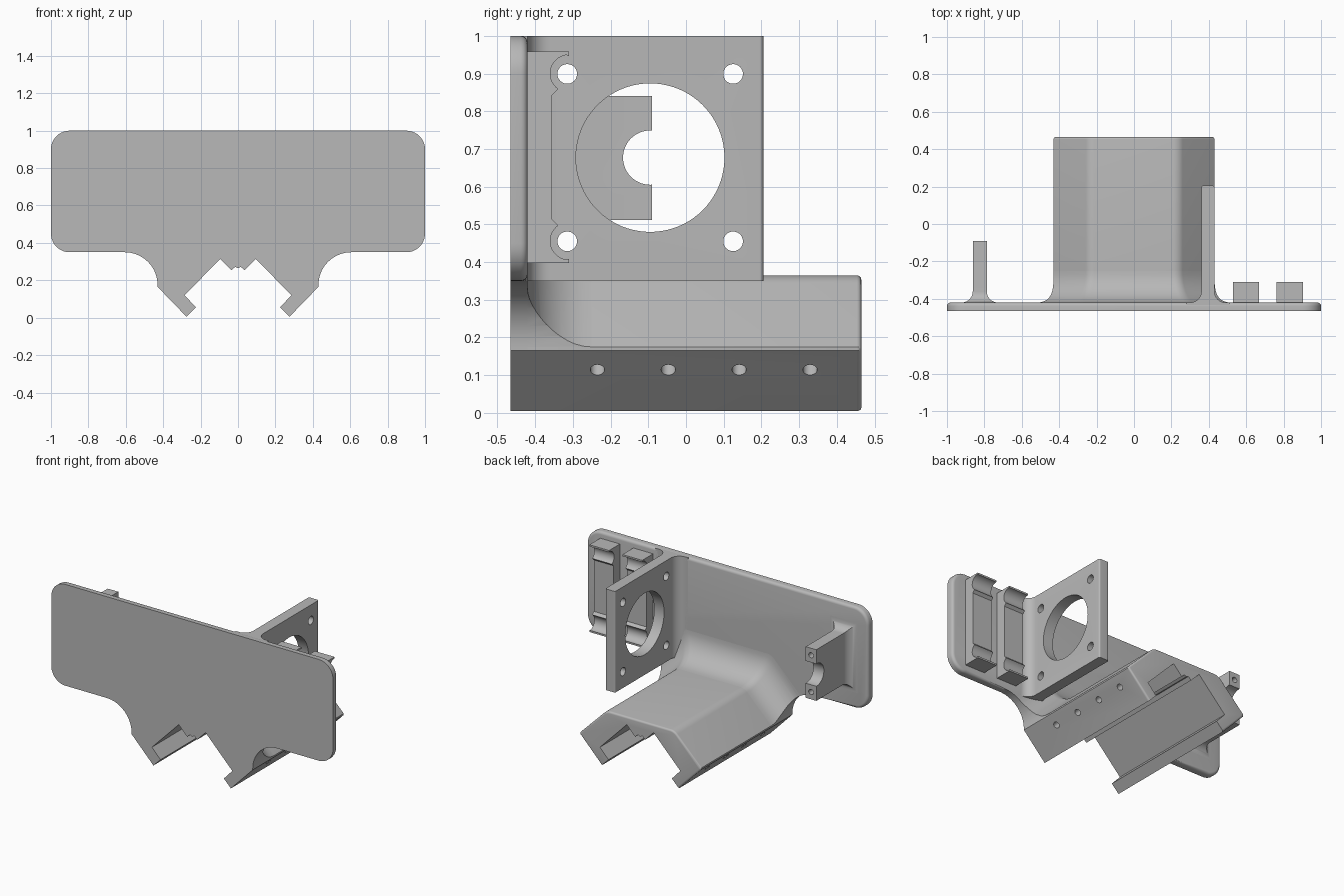
import bpy
import bmesh
from math import sin, cos, pi, radians, sqrt
from mathutils import Vector

if "Cube" in bpy.data.objects:
    bpy.data.objects.remove(bpy.data.objects["Cube"])

grey = bpy.data.materials.new("plain grey")
grey.use_nodes = True
GREY = (0.48, 0.48, 0.48, 1)
grey.diffuse_color = GREY
grey.node_tree.nodes["Principled BSDF"].inputs["Base Color"].default_value = GREY

FRONT, BACK, END = -0.465, -0.42, 0.465
MID_Y, MID_Z = -0.095, 0.677


def rounded(points, steps=10):
    """Closed 2D outline; a third number in a point is its corner radius."""
    out = []
    for i, p in enumerate(points):
        c = Vector(p[:2])
        if len(p) < 3:
            out.append(c)
            continue
        a = (Vector(points[i - 1][:2]) - c).normalized()
        b = (Vector(points[(i + 1) % len(points)][:2]) - c).normalized()
        half = a.angle(b) / 2
        t = p[2] * cos(half) / sin(half)
        centre = c + (a + b).normalized() * p[2] / sin(half)
        va, vb, phi = c + a * t - centre, c + b * t - centre, pi - 2 * half
        for k in range(steps + 1):
            f = k / steps
            out.append(centre + (va * sin((1 - f) * phi) + vb * sin(f * phi)) / sin(phi))
    return out


def mirrored(half):
    """Complete an outline whose first half lies on +x."""
    return half + [(-p[0], *p[1:]) for p in reversed(half) if abs(p[0]) > 1e-6]


def loft(name, rings, rim=None, rim_width=0.012):
    """Skin equal rings and cap the ends; rim picks last-cap edges to round."""
    bm = bmesh.new()
    loops = [[bm.verts.new(p) for p in ring] for ring in rings]
    n = len(loops[0])
    for a, b in zip(loops, loops[1:]):
        for i in range(n):
            j = (i + 1) % n
            bm.faces.new((a[i], a[j], b[j], b[i]))
    bm.faces.new(loops[0])
    cap = bm.faces.new(loops[-1])
    bmesh.ops.recalc_face_normals(bm, faces=bm.faces)
    if rim:
        edges = [e for e in cap.edges if rim((e.verts[0].co + e.verts[1].co) / 2)]
        bmesh.ops.bevel(bm, geom=edges, offset=rim_width, segments=4,
                        profile=0.5, affect="EDGES", clamp_overlap=False)
    mesh = bpy.data.meshes.new(name)
    bm.to_mesh(mesh)
    bm.free()
    mesh.materials.append(grey)
    ob = bpy.data.objects.new(name, mesh)
    bpy.context.collection.objects.link(ob)
    return ob


def prism(name, outline, axis, lo, hi, **kw):
    place = {"X": lambda u, v, w: (w, u, v),
             "Y": lambda u, v, w: (u, w, v),
             "Z": lambda u, v, w: (u, v, w)}[axis]
    return loft(name, [[place(p[0], p[1], w) for p in outline] for w in (lo, hi)], **kw)


def rod(start, end, radius, sides=40):
    """Cylinder between two points, used for drilling."""
    start, end = Vector(start), Vector(end)
    turn = (end - start).to_track_quat("Z", "Y")
    circle = [Vector((radius * cos(2 * pi * k / sides), radius * sin(2 * pi * k / sides), 0))
              for k in range(sides)]
    return loft("drill", [[p + turn @ c for c in circle] for p in (start, end)])


def boolean(ob, tools, operation="DIFFERENCE"):
    bpy.context.view_layer.objects.active = ob
    for tool in tools:
        tool.hide_render = True
        mod = ob.modifiers.new("cut", "BOOLEAN")
        mod.operation, mod.solver, mod.object = operation, "EXACT", tool
        bpy.ops.object.modifier_apply(modifier=mod.name)
        bpy.data.objects.remove(tool)


def smooth(ob):
    bpy.ops.object.select_all(action="DESELECT")
    ob.select_set(True)
    bpy.context.view_layer.objects.active = ob
    bpy.ops.object.shade_smooth_by_angle(angle=radians(30))


# Underside of the saddle, shared by the front plate
under = [(0.43, 0.165), (0.275, 0.005), (0.225, 0.055), (0.285, 0.12),
         (0.095, 0.315), (0.035, 0.253), (0.015, 0.272), (0, 0.264)]

# Front plate
plate_outline = rounded(mirrored([(1, 1, 0.1), (1, 0.35, 0.1), (0.43, 0.35, 0.175)] + under))
plate = prism("front_plate", plate_outline, "Y", FRONT, BACK,
              rim=lambda m: abs(m.x) > 0.62 or m.z > 0.9, rim_width=0.018)

# Saddle running backwards
saddle_outline = rounded(mirrored([(0.24, 0.365, 0.07), (0.43, 0.175)] + under))
saddle = prism("saddle", saddle_outline, "Y", BACK - 0.005, END,
               rim=lambda m: m.z > 0.35 or abs(m.x) + m.z > 0.43 or abs(m.x) - m.z > 0.26)
drills = []
for side in (-1, 1):
    for k in range(4):
        y = -0.235 + 0.188 * k
        drills.append(rod((side * 0.41, y, 0.085), (side * 0.31, y, 0.185), 0.019, 24))
boolean(saddle, drills)


# Concave blend between saddle and plate, trimmed to the plate outline
def flare(radius, steps=12):
    """Pairs of y and outward offset for a concave quarter round."""
    yield BACK - 0.005, radius
    for k in range(steps + 1):
        a = pi / 2 * k / steps
        yield BACK + radius * (1 - cos(a)), radius * (1 - sin(a))


rings = []
for y, o in flare(0.17):
    half = [(0.24 + 0.414 * o, 0.365 + o, 0.07), (0.435 + sqrt(2) * o, 0.17),
            (0.33, 0.17), (0.12, 0.34)]
    rings.append([(p.x, y, p.y) for p in rounded(mirrored(half))])
blend = loft("saddle_blend", rings)
boolean(blend, [prism("trim", plate_outline, "Y", -0.6, 0)], "INTERSECT")

# Square mounting wall with a large bore and four screw holes
wall_outline = rounded([(0.28, BACK - 0.02), (0.28, BACK), (0.36, BACK, 0.06),
                        (0.36, 0.205, 0.01), (0.43, 0.205, 0.01),
                        (0.43, BACK, 0.06), (0.51, BACK), (0.51, BACK - 0.02)])
wall = prism("motor_wall", wall_outline, "Z", 0.35, 0.999)
drills = [rod((0.2, MID_Y, MID_Z), (0.6, MID_Y, MID_Z), 0.197, 80)]
for dy in (-0.22, 0.22):
    for dz in (-0.222, 0.222):
        drills.append(rod((0.2, MID_Y + dy, MID_Z + dz), (0.6, MID_Y + dy, MID_Z + dz), 0.026))
boolean(wall, drills)

# Cradle bracket with a half-round seat and two screw holes
rings = []
for y, o in list(flare(0.06)) + [(-0.09, 0)]:
    x0, x1, z0, z1 = -0.862 - o, -0.787 + o, 0.512 - o, 0.84 + o
    rings.append([(x0, y, z0), (x1, y, z0), (x1, y, z1), (x0, y, z1)])
bracket = loft("cradle_bracket", rings)
drills = [rod((-1, MID_Y, MID_Z), (-0.6, MID_Y, MID_Z), 0.072, 60)]
for dz in (-0.118, 0.118):
    drills.append(rod((-0.825, -0.22, MID_Z + dz), (-0.825, 0, MID_Z + dz), 0.017, 24))
boolean(bracket, drills)

# Two clips with a round groove at each end
clip_z = 0.678
groove = [(-0.31 + 0.05 * cos(radians(a)), 0.9 + 0.05 * sin(radians(a)))
          for a in range(100, 236, 9)]
upper = [(BACK - 0.01, 0.958), (-0.31, 0.958), (-0.31, 0.947)] + groove + [
    (-0.343, 0.855), (-0.355, 0.843)]
clip_outline = upper + [(y, 2 * clip_z - z) for y, z in reversed(upper)]
clips = [prism(name, clip_outline, "X", x, x + 0.14)
         for name, x in (("inner_clip", 0.528), ("outer_clip", 0.763))]

for part in [plate, saddle, blend, wall, bracket] + clips:
    smooth(part)
